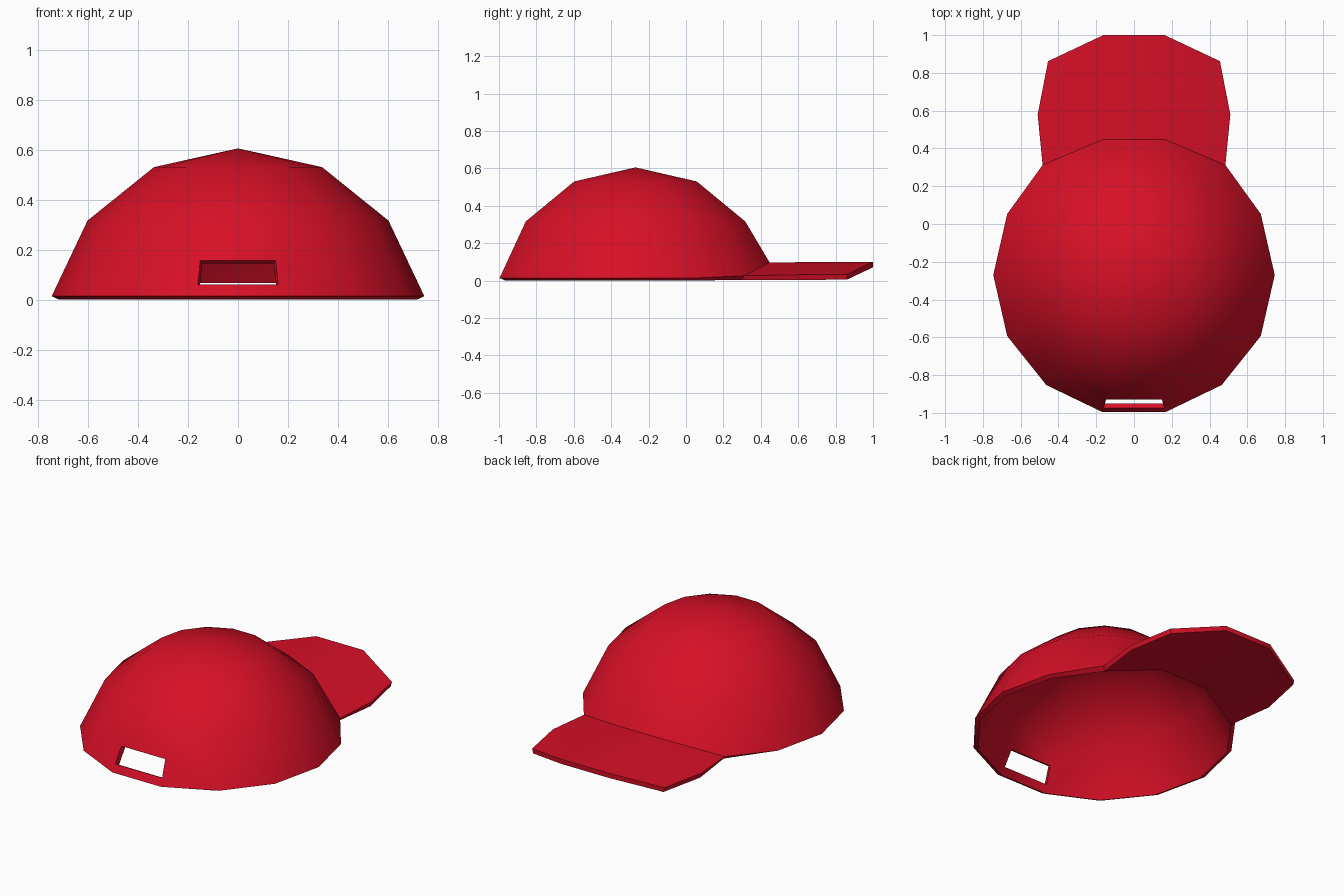
import bpy, bmesh, math
from mathutils import Vector

if "Cube" in bpy.data.objects:
    bpy.data.objects.remove(bpy.data.objects["Cube"])

SIDES, CENTRE_Y, THICK = 14, -0.27, 0.029
PROFILE = [(0.745, 0.014), (0.602, 0.316), (0.336, 0.53)]   # radius, height
APEX = 0.605

bm = bmesh.new()

# crown: rings of a 14-sided dome, closed with a fan at the top
rings = []
for r, z in PROFILE:
    rings.append([bm.verts.new((r * math.cos(2 * math.pi * i / SIDES),
                                CENTRE_Y + r * math.sin(2 * math.pi * i / SIDES), z))
                  for i in range(SIDES)])
top = bm.verts.new((0, CENTRE_Y, APEX))
for lo, hi in zip(rings, rings[1:]):
    for i in range(SIDES):
        j = (i + 1) % SIDES
        bm.faces.new((lo[i], lo[j], hi[j], hi[i]))
for i in range(SIDES):
    bm.faces.new((rings[-1][i], rings[-1][(i + 1) % SIDES], top))


def mirrored(outer, inner):
    """Four points across the brim, right to left."""
    flip = lambda p: (-p[0], p[1], p[2])
    return [outer, inner, flip(inner), flip(outer)]


# lift the hem where the arched brim joins
row = rings[0][2:6]
for v, p in zip(row, mirrored((0.484, 0.312, 0.026), (0.166, 0.447, 0.097))):
    v.co = p

# brim: extended forward from the lifted hem
for outer, inner in (((0.51, 0.58, 0.031), (0.168, 0.72, 0.099)),
                     ((0.455, 0.862, 0.034), (0.162, 1.0, 0.1))):
    new = [bm.verts.new(p) for p in mirrored(outer, inner)]
    for i in range(3):
        bm.faces.new((row[i + 1], row[i], new[i], new[i + 1]))
    row = new


# adjuster slot: cut out of the crown panel opposite the brim
def slot_panel(z):
    return min(bm.faces, key=lambda f: (f.calc_center_median() - Vector((0, -0.97, z))).length)


for z in (0.06, 0.157):
    f = slot_panel(0.16)
    bmesh.ops.bisect_plane(bm, geom=[f] + list(f.edges) + list(f.verts), dist=1e-5,
                           plane_co=(0, 0, z), plane_no=(0, 0, 1))
bmesh.ops.delete(bm, geom=[slot_panel(0.108)], context='FACES')

mesh = bpy.data.meshes.new("cap_shell")
bm.to_mesh(mesh)
bm.free()
cap = bpy.data.objects.new("cap_crown_and_brim", mesh)
bpy.context.collection.objects.link(cap)

red = bpy.data.materials.new("red cloth")
red.diffuse_color = (0.68, 0.005, 0.02, 1)
red.use_nodes = True
red.node_tree.nodes["Principled BSDF"].inputs["Base Color"].default_value = red.diffuse_color
mesh.materials.append(red)

# cloth thickness, then smooth panels with sharp hems
bpy.context.view_layer.objects.active = cap
cap.select_set(True)
mod = cap.modifiers.new("thickness", 'SOLIDIFY')
mod.thickness = THICK
mod.offset = -1
mod.use_even_offset = True
bpy.ops.object.modifier_apply(modifier=mod.name)
bpy.ops.object.shade_smooth_by_angle(angle=math.radians(30))
